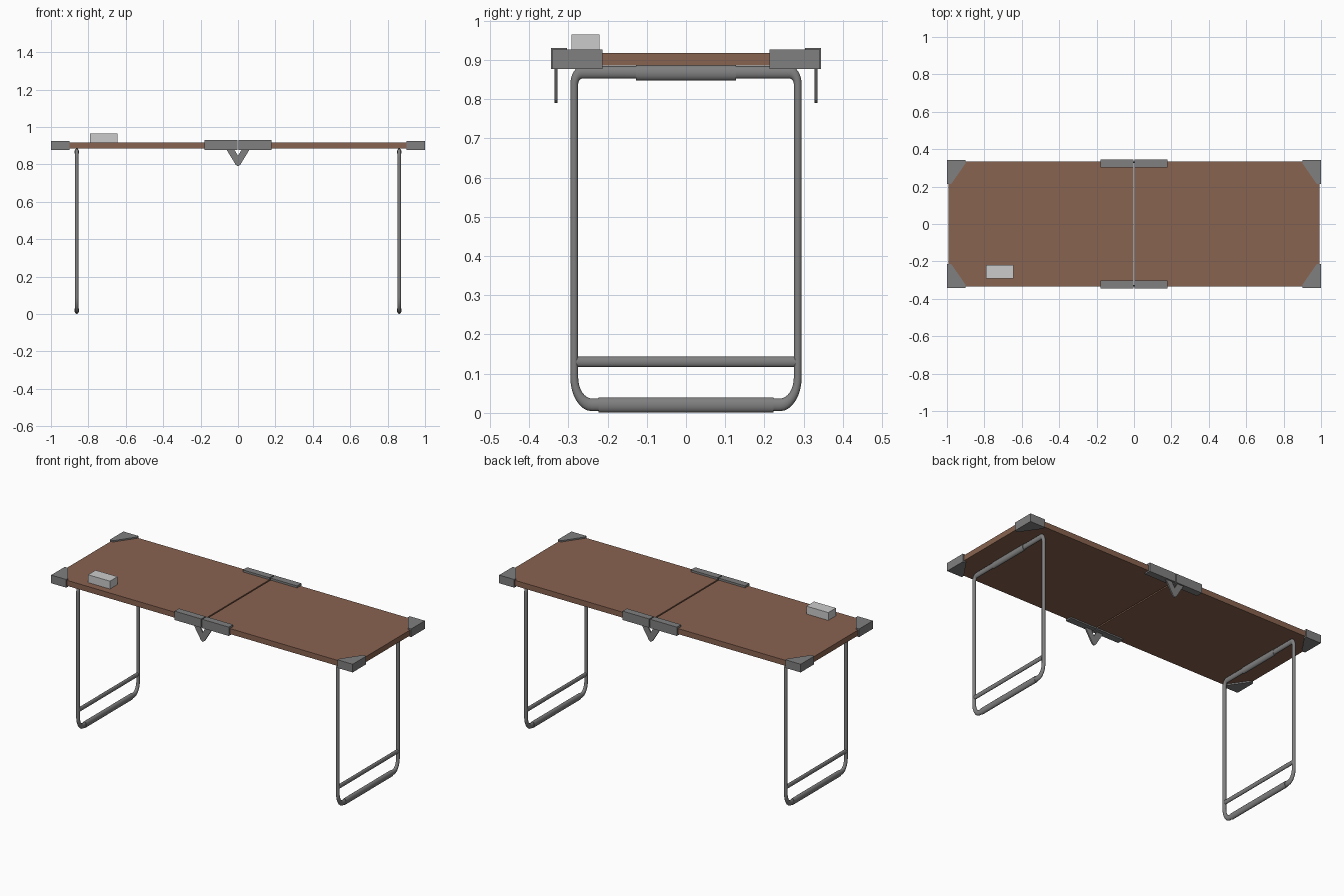
import bpy, bmesh, math
from mathutils import Vector

if "Cube" in bpy.data.objects:
    bpy.data.objects.remove(bpy.data.objects["Cube"])


def material(name, rgb):
    m = bpy.data.materials.new(name)
    m.diffuse_color = (*rgb, 1)
    m.use_nodes = True
    m.node_tree.nodes["Principled BSDF"].inputs["Base Color"].default_value = m.diffuse_color
    return m


BROWN = material("brown board", (0.25, 0.125, 0.08))
GREY = material("grey metal", (0.215, 0.215, 0.215))
LIGHT = material("light grey", (0.6, 0.6, 0.6))


def finish(name, bm, mat, smooth=False):
    bmesh.ops.recalc_face_normals(bm, faces=bm.faces[:])
    me = bpy.data.meshes.new(name)
    bm.to_mesh(me)
    bm.free()
    me.materials.append(mat)
    ob = bpy.data.objects.new(name, me)
    bpy.context.collection.objects.link(ob)
    if smooth:
        bpy.ops.object.select_all(action='DESELECT')
        ob.select_set(True)
        bpy.context.view_layer.objects.active = ob
        bpy.ops.object.shade_smooth_by_angle(angle=math.radians(40))
    return ob


def prism(name, lower, upper, mat):
    """Solid between two matching outlines."""
    bm = bmesh.new()
    a = [bm.verts.new(p) for p in lower]
    b = [bm.verts.new(p) for p in upper]
    n = len(a)
    bm.faces.new(a)
    bm.faces.new(b)
    for i in range(n):
        j = (i + 1) % n
        bm.faces.new((a[i], a[j], b[j], b[i]))
    return finish(name, bm, mat)


def box(name, x0, x1, y0, y1, z0, z1, mat):
    o = [(x0, y0), (x1, y0), (x1, y1), (x0, y1)]
    return prism(name, [(*p, z0) for p in o], [(*p, z1) for p in o], mat)


STRETCH = 1.6   # tubes are oval, taller than wide


def tube(name, path, r, x, closed, stretch=STRETCH, sides=16):
    """Sweep a circle along a (y, z) path, then stretch it in z."""
    pts = [Vector((0, y, z / stretch)) for y, z in path]
    n = len(pts)
    bm = bmesh.new()
    rings = []
    for i, p in enumerate(pts):
        if closed:
            t = (pts[(i + 1) % n] - p).normalized() + (p - pts[i - 1]).normalized()
        else:
            t = pts[min(i + 1, n - 1)] - pts[max(i - 1, 0)]
        t.normalize()
        nrm = Vector((0, -t.z, t.y))
        ring = []
        for k in range(sides):
            a = 2 * math.pi * k / sides
            q = p + nrm * r * math.cos(a) + Vector((r * math.sin(a), 0, 0))
            ring.append(bm.verts.new((q.x + x, q.y, q.z * stretch)))
        rings.append(ring)
    for i in range(n if closed else n - 1):
        a, b = rings[i], rings[(i + 1) % n]
        for k in range(sides):
            m = (k + 1) % sides
            bm.faces.new((a[k], a[m], b[m], b[k]))
    if not closed:
        bm.faces.new(rings[0])
        bm.faces.new(rings[-1])
    return finish(name, bm, GREY, True)


def leg_path(w, z0, z1, rb, rt):
    """Rounded loop: wide curves at the floor, tight ones under the top."""
    path = []
    for sy, sz, r, start in ((1, 0, rb, 270), (1, 1, rt, 0), (-1, 1, rt, 90), (-1, 0, rb, 180)):
        cy = sy * (w - r)
        cz = z1 - r * STRETCH if sz else z0 + r * STRETCH
        for k in range(9):
            a = math.radians(start + 90 * k / 8)
            path.append((cy + r * math.cos(a), cz + r * STRETCH * math.sin(a)))
    return path


for sx, side in ((-1, "left"), (1, "right")):
    # board half
    box(f"{side}_board", *sorted((sx * 0.004, sx * 0.993)), -0.334, 0.334, 0.885, 0.918, BROWN)

    # leg loop, floor sleeve, top sleeve and crossbar
    lx = sx * 0.862
    tube(f"{side}_leg", leg_path(0.285, 0.0205, 0.868, 0.045, 0.02), 0.01, lx, True)
    tube(f"{side}_foot_sleeve", [(-0.223, 0.02), (0.223, 0.02)], 0.0122, lx, False)
    tube(f"{side}_top_sleeve", [(-0.127, 0.8665), (0.127, 0.8665)], 0.0122, lx, False)
    tube(f"{side}_crossbar", [(-0.28, 0.13), (0.28, 0.13)], 0.0082, lx, False)

    for sy, end in ((-1, "front"), (1, "back")):
        # corner guard
        o = [(1, 0.342), (0.9, 0.342), (0.9, 0.325), (0.978, 0.213), (1, 0.213)]
        prism(f"{end}_{side}_corner", [(sx * x, sy * y, 0.877) for x, y in o],
              [(sx * x, sy * y, 0.926) for x, y in o], GREY)
        # centre bracket half
        box(f"{end}_{side}_bracket", *sorted((sx * 0.003, sx * 0.18)),
            *sorted((sy * 0.303, sy * 0.344)), 0.877, 0.93, GREY)

# V-shaped hinge plates under the brackets
V = [(-0.062, 0.88), (-0.012, 0.798), (0, 0.79), (0.012, 0.798), (0.062, 0.88),
     (0.02, 0.88), (0, 0.846), (-0.02, 0.88)]
for sy, end in ((-1, "front"), (1, "back")):
    prism(f"{end}_hinge", [(x, sy * 0.327, z) for x, z in V],
          [(x, sy * 0.335, z) for x, z in V], GREY)

# small box on the table
box("small_box", -0.79, -0.645, -0.292, -0.22, 0.917, 0.965, LIGHT)
